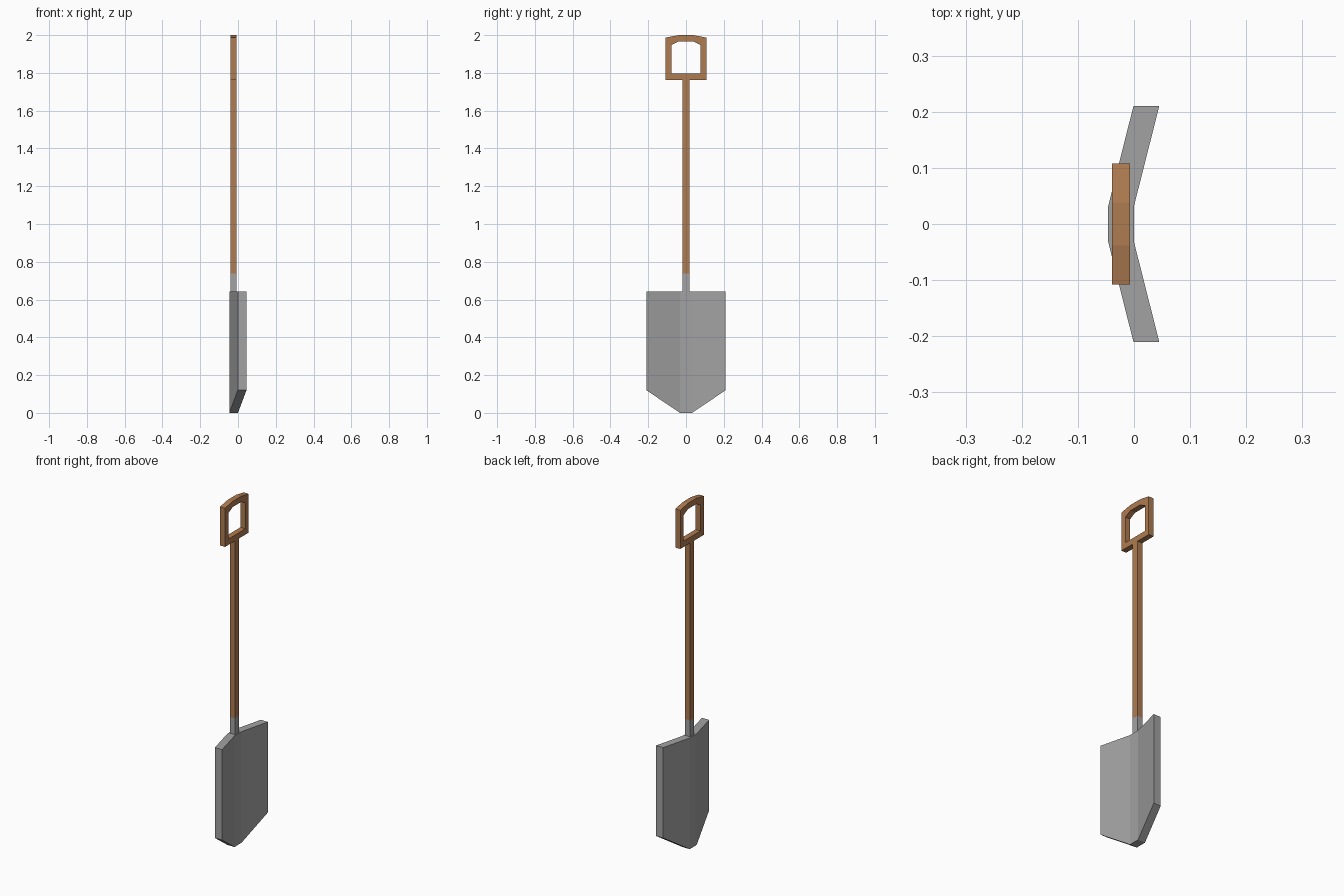
import bpy, bmesh

if "Cube" in bpy.data.objects:
    bpy.data.objects.remove(bpy.data.objects["Cube"])


def material(name, color):
    m = bpy.data.materials.new(name)
    m.diffuse_color = (*color, 1)
    m.use_nodes = True
    m.node_tree.nodes["Principled BSDF"].inputs["Base Color"].default_value = m.diffuse_color
    return m


steel = material("grey_steel", (0.36, 0.36, 0.36))
wood = material("brown_wood", (0.43, 0.20, 0.082))


def extruded(name, mat, faces, offset):
    """Extrude a sheet of faces (lists of points) by an offset into a solid."""
    bm = bmesh.new()
    for pts in faces:
        bm.faces.new([bm.verts.new(p) for p in pts])
    bmesh.ops.remove_doubles(bm, verts=bm.verts[:], dist=1e-5)
    res = bmesh.ops.extrude_face_region(bm, geom=bm.faces[:], use_keep_orig=True)
    top = [v for v in res["geom"] if isinstance(v, bmesh.types.BMVert)]
    bmesh.ops.translate(bm, verts=top, vec=offset)
    bmesh.ops.recalc_face_normals(bm, faces=bm.faces[:])
    me = bpy.data.meshes.new(name)
    bm.to_mesh(me)
    bm.free()
    me.materials.append(mat)
    ob = bpy.data.objects.new(name, me)
    bpy.context.collection.objects.link(ob)
    return ob


X0, X1 = -0.039, -0.007      # handle and shaft depth


def bar(name, mat, half_y, z0, z1):
    rect = [(X0, -half_y, z0), (X0, half_y, z0), (X0, half_y, z1), (X0, -half_y, z1)]
    return extruded(name, mat, [rect], (X1 - X0, 0, 0))


# blade: flat centre strip and two folded wings, pointed at the bottom
T, FOLD, EDGE, TOP = 0.046, 0.032, 0.21, 0.643
panels = [[(-T, -FOLD, 0), (-T, FOLD, 0), (-T, FOLD, TOP), (-T, -FOLD, TOP)]]
for s in (-1, 1):
    panels.append([(-T, s * FOLD, 0), (-0.001, s * EDGE, 0.12),
                   (-0.001, s * EDGE, TOP), (-T, s * FOLD, TOP)])
extruded("blade", steel, panels, (T, 0, 0))

# socket and shaft
bar("socket", steel, 0.019, TOP, 0.737)
bar("shaft", wood, 0.019, 0.737, 1.763)

# D-shaped grip: ring between an outer and an inner outline
half_out = [(0.108, 1.763), (0.108, 1.987), (0.038, 2.0)]
half_in = [(0.077, 1.797), (0.077, 1.947), (0.038, 1.967)]


def outline(half):
    pts = half + [(-y, z) for y, z in reversed(half)]
    return [(X0, y, z) for y, z in pts]


o, i = outline(half_out), outline(half_in)
ring = [[o[k], o[(k + 1) % 6], i[(k + 1) % 6], i[k]] for k in range(6)]
extruded("grip", wood, ring, (X1 - X0, 0, 0))
